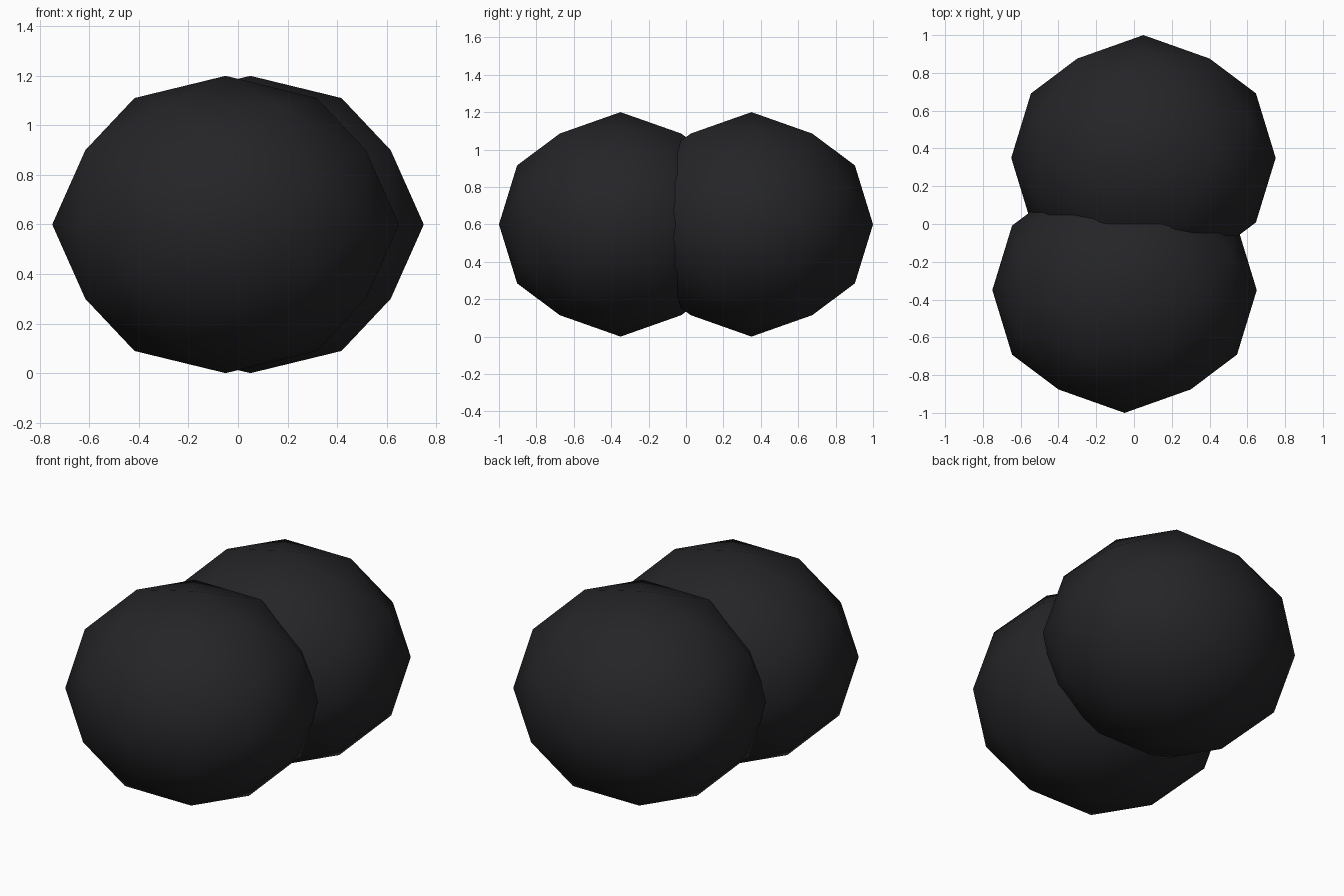
import bpy
import bmesh
from math import atan, sqrt
from mathutils import Matrix

if "Cube" in bpy.data.objects:
    bpy.data.objects.remove(bpy.data.objects["Cube"])

# Dark charcoal material
mat = bpy.data.materials.new("charcoal")
mat.diffuse_color = (0.018, 0.018, 0.021, 1.0)
mat.use_nodes = True
mat.node_tree.nodes["Principled BSDF"].inputs["Base Color"].default_value = mat.diffuse_color


def blob(name, location):
    """Low-poly smooth-shaded ellipsoid, turned so edge midpoints lie on the axes."""
    bm = bmesh.new()
    bmesh.ops.create_icosphere(bm, subdivisions=2, radius=1.0)
    tilt = Matrix.Rotation(-atan(2 / (1 + sqrt(5))), 4, 'Y')
    bm.transform(Matrix.Diagonal((0.70, 0.65, 0.60, 1.0)) @ tilt)
    for f in bm.faces:
        f.smooth = True
    mesh = bpy.data.meshes.new(name)
    bm.to_mesh(mesh)
    bm.free()
    mesh.materials.append(mat)
    obj = bpy.data.objects.new(name, mesh)
    obj.location = location
    bpy.context.collection.objects.link(obj)


# Two overlapping lumps, offset diagonally
blob("front_lump", (-0.05, -0.35, 0.60))
blob("back_lump", (0.05, 0.35, 0.60))
